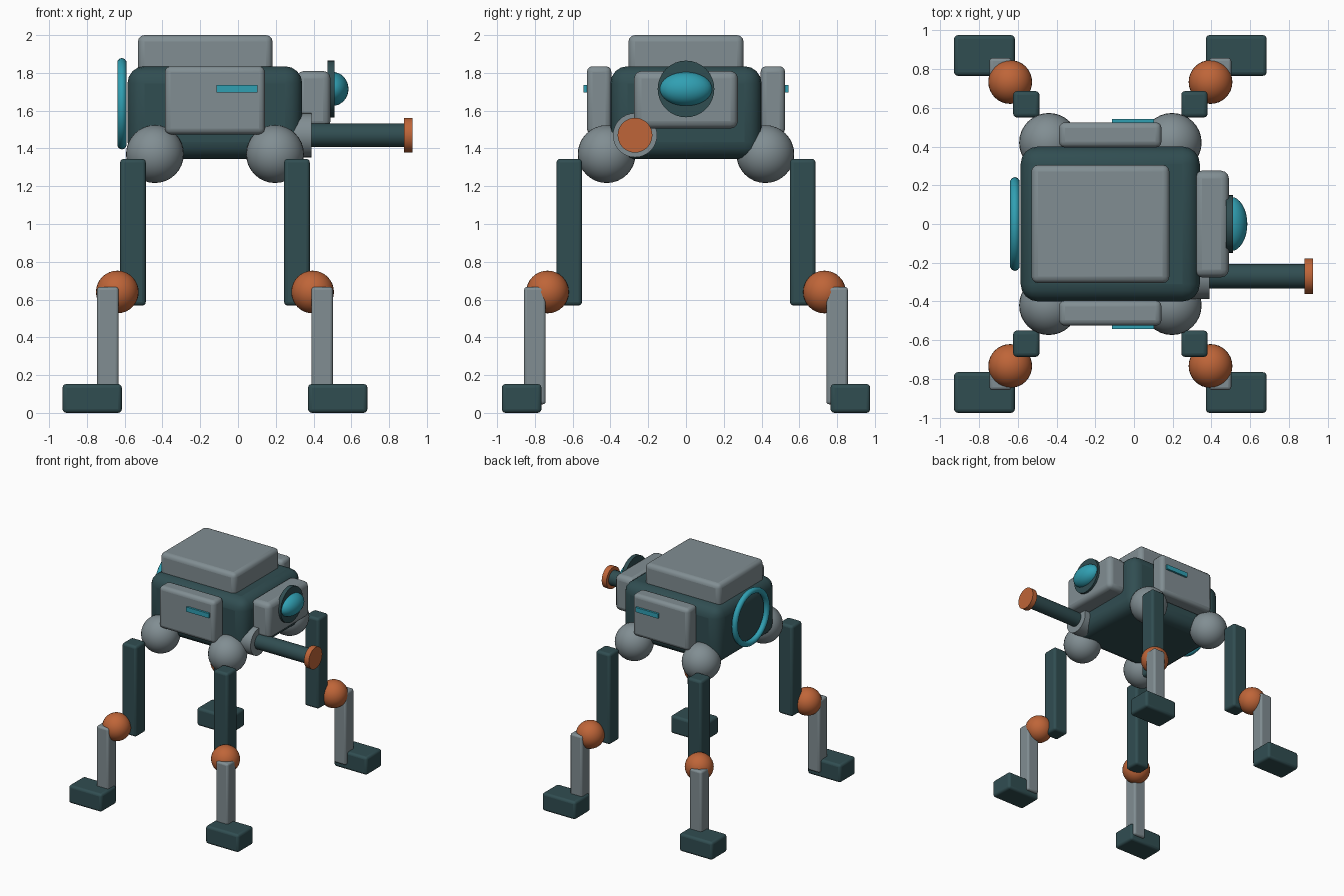
import bpy, math

if "Cube" in bpy.data.objects:
    bpy.data.objects.remove(bpy.data.objects["Cube"])


def material(name, rgb):
    m = bpy.data.materials.new(name)
    m.diffuse_color = (*rgb, 1)
    m.use_nodes = True
    m.node_tree.nodes["Principled BSDF"].inputs["Base Color"].default_value = m.diffuse_color
    return m


DARK = material("dark_teal", (0.03, 0.075, 0.083))
GREY = material("blue_grey", (0.22, 0.27, 0.29))
ORANGE = material("orange", (0.52, 0.13, 0.04))
TEAL = material("bright_teal", (0.03, 0.35, 0.45))
ALONG_X = (0, math.pi / 2, 0)


def finish(name, mat, angle=40):
    ob = bpy.context.object
    ob.name = name
    ob.data.materials.append(mat)
    bpy.ops.object.shade_smooth_by_angle(angle=math.radians(angle))
    return ob


def box(name, x, y, z, mat, bevel, segments=3):
    """Rounded box from (min, max) ranges."""
    rng = [sorted(r) for r in (x, y, z)]
    bpy.ops.mesh.primitive_cube_add(size=1, location=[(a + b) / 2 for a, b in rng])
    bpy.context.object.scale = [b - a for a, b in rng]
    bpy.ops.object.transform_apply(location=False, rotation=False, scale=True)
    ob = finish(name, mat)
    if bevel:
        mod = ob.modifiers.new("round", 'BEVEL')
        mod.width, mod.segments = bevel, segments
    return ob


def ball(name, loc, radii, mat):
    bpy.ops.mesh.primitive_uv_sphere_add(segments=32, ring_count=16, radius=1, location=loc)
    bpy.context.object.scale = radii
    bpy.ops.object.transform_apply(location=False, rotation=False, scale=True)
    return finish(name, mat)


def rod(name, x0, x1, y, z, r, mat):
    """Cylinder lying along x."""
    bpy.ops.mesh.primitive_cylinder_add(vertices=32, radius=r, depth=x1 - x0,
                                        location=((x0 + x1) / 2, y, z), rotation=ALONG_X)
    return finish(name, mat)


# Hull and roof
box("hull", (-0.585, 0.34), (-0.40, 0.40), (1.345, 1.835), DARK, 0.09, 4)
box("roof_plate", (-0.53, 0.183), (-0.305, 0.305), (1.78, 2.0), GREY, 0.035)

# Head with eye
box("head", (0.31, 0.49), (-0.275, 0.275), (1.505, 1.81), GREY, 0.04)
rod("eye_rim", 0.475, 0.51, 0, 1.715, 0.15, DARK)
ball("eye", (0.5, 0, 1.715), (0.085, 0.14, 0.09), TEAL)

# Gun
rod("gun_mount", 0.2, 0.39, -0.27, 1.47, 0.117, GREY)
rod("gun_barrel", 0.35, 0.9, -0.27, 1.47, 0.063, DARK)
rod("gun_muzzle", 0.88, 0.925, -0.27, 1.47, 0.092, ORANGE)

# Rear ring
bpy.ops.mesh.primitive_torus_add(major_radius=0.217, minor_radius=0.025, major_segments=48,
                                 minor_segments=10, location=(-0.615, 0, 1.637),
                                 rotation=ALONG_X)
finish("rear_ring", TEAL)

# Side plates with light slits
for side, s in (("right", -1), ("left", 1)):
    box(f"{side}_side_plate", (-0.387, 0.142), (s * 0.395, s * 0.525), (1.475, 1.835), GREY, 0.03)
    box(f"{side}_light", (-0.113, 0.102), (s * 0.51, s * 0.542), (1.695, 1.735), TEAL, 0)

# Four legs, mirrored about the hull centre
CX = -0.122


def leg_box(name, sx, sy, dx, dy, hx, hy, z, mat, bevel):
    x, y = CX + sx * dx, sy * dy
    box(name, (x - hx, x + hx), (y - hy, y + hy), z, mat, bevel)


for end, sx in (("fore", 1), ("hind", -1)):
    for side, sy in (("right", -1), ("left", 1)):
        tag = f"{end}_{side}"
        ball(f"{tag}_hip", (CX + sx * 0.318, sy * 0.42, 1.37), (0.153,) * 3, GREY)
        leg_box(f"{tag}_thigh", sx, sy, 0.434, 0.618, 0.068, 0.068, (0.568, 1.345), DARK, 0.02)
        ball(f"{tag}_knee", (CX + sx * 0.517, sy * 0.733, 0.64), (0.113,) * 3, ORANGE)
        leg_box(f"{tag}_shin", sx, sy, 0.567, 0.80, 0.057, 0.057, (0.045, 0.667), GREY, 0.016)
        leg_box(f"{tag}_foot", sx, sy, 0.65, 0.87, 0.157, 0.105, (0.0, 0.153), DARK, 0.02)
